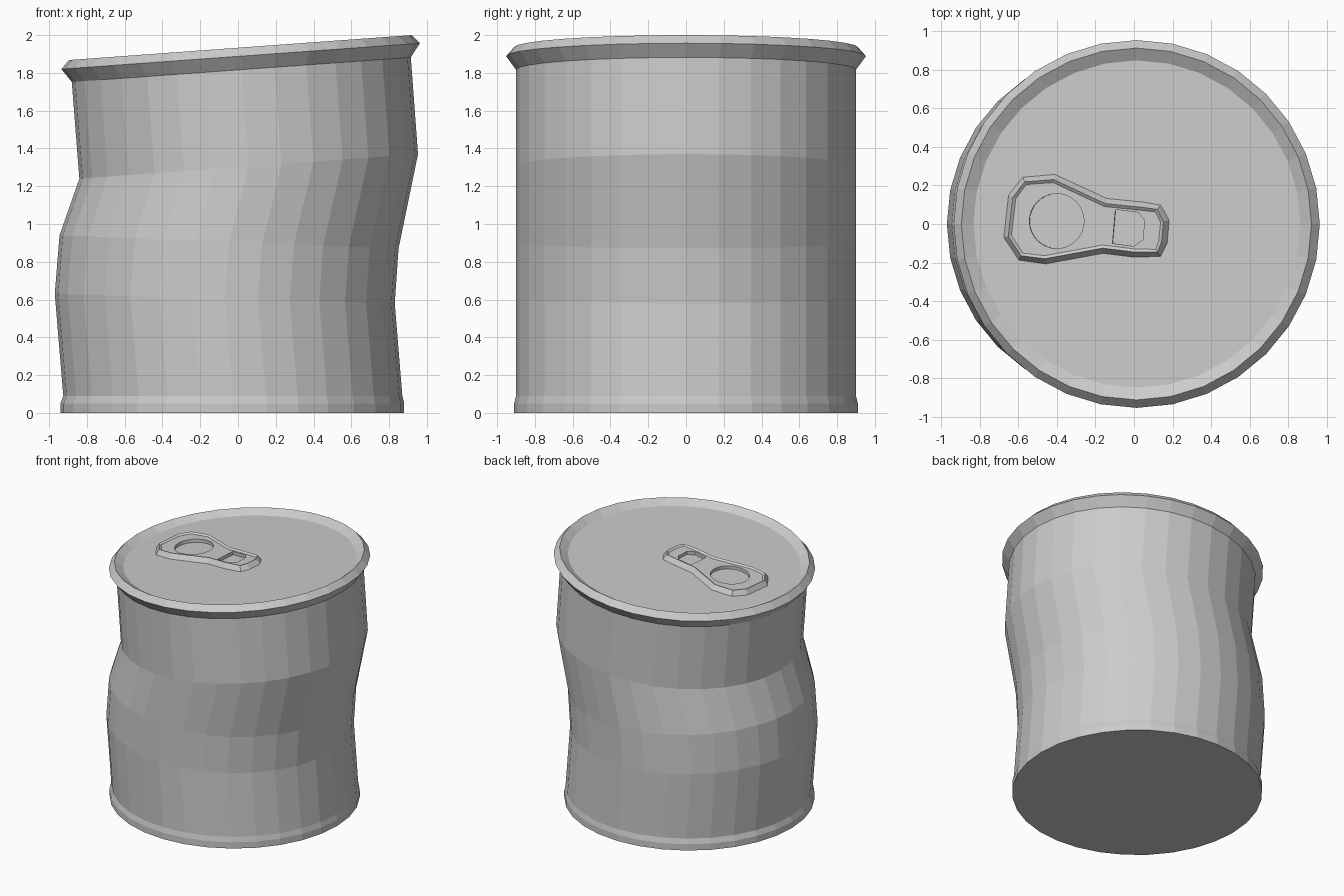
import bpy, bmesh, math
from mathutils import Matrix

if "Cube" in bpy.data.objects:
    bpy.data.objects.remove(bpy.data.objects["Cube"])

SIDES = 32
SLOPE = math.atan2(0.132, 1.81)      # tilt of the lid
LID = (0.015, 0.0, 1.896)            # centre of the recessed lid


def finish(name, bm):
    me = bpy.data.meshes.new(name)
    bm.to_mesh(me)
    bm.free()
    ob = bpy.data.objects.new(name, me)
    bpy.context.collection.objects.link(ob)
    return ob


def can(name, rings):
    """Loft tilted rings given as (left x, left z, right x, right z, y radius)."""
    bm = bmesh.new()
    loops = []
    for lx, lz, rx, rz, ry in rings:
        loop = []
        for i in range(SIDES):
            a = 2 * math.pi * i / SIDES
            t = (1 + math.cos(a)) / 2
            loop.append(bm.verts.new((lx + (rx - lx) * t, ry * math.sin(a), lz + (rz - lz) * t)))
        loops.append(loop)
    for a, b in zip(loops, loops[1:]):
        for i in range(SIDES):
            j = (i + 1) % SIDES
            bm.faces.new((a[i], a[j], b[j], b[i]))
    bm.faces.new(loops[0][::-1])
    bm.faces.new(loops[-1])
    bmesh.ops.recalc_face_normals(bm, faces=bm.faces)
    return finish(name, bm)


def cutter(name, pts):
    """Vertical prism through the tab, in lid coordinates."""
    bm = bmesh.new()
    f = bm.faces.new([bm.verts.new((x, y, -0.05)) for x, y in pts])
    ext = bmesh.ops.extrude_face_region(bm, geom=[f])
    for v in ext["geom"]:
        if isinstance(v, bmesh.types.BMVert):
            v.co.z = 0.15
    bmesh.ops.recalc_face_normals(bm, faces=bm.faces)
    ob = finish(name, bm)
    ob.hide_render = True
    return ob


# Dented body, seam rim and recessed lid
can("can_body", [
    (-0.94, 0.0, 0.88, 0.0, 0.91),
    (-0.94, 0.05, 0.88, 0.05, 0.91),
    (-0.925, 0.09, 0.87, 0.09, 0.90),
    (-0.97, 0.63, 0.83, 0.58, 0.90),
    (-0.945, 0.94, 0.85, 0.87, 0.90),
    (-0.84, 1.24, 0.953, 1.37, 0.90),
    (-0.88, 1.752, 0.915, 1.882, 0.90),
    (-0.935, 1.82, 0.963, 1.957, 0.953),
    (-0.895, 1.868, 0.92, 2.0, 0.912),
    (-0.832, 1.835, 0.862, 1.957, 0.848),
])

# Pull tab: chamfered edge with a slightly sunken plate
outline = [(-0.655, 0.15), (-0.58, 0.245), (-0.41, 0.26), (-0.14, 0.135), (0.06, 0.115),
           (0.14, 0.10), (0.185, 0.02), (0.175, -0.10), (0.14, -0.17), (0.0, -0.175),
           (-0.16, -0.155), (-0.46, -0.21), (-0.60, -0.19), (-0.68, -0.07)]
outline = [(x - LID[0], y) for x, y in outline][::-1]
bm = bmesh.new()
vs = [bm.verts.new((x, y, -0.004)) for x, y in outline]
top = bm.faces.new(vs)
bm.faces.new([bm.verts.new(v.co) for v in vs][::-1])
bm.normal_update()
bmesh.ops.inset_individual(bm, faces=[top], thickness=0.03, depth=0.042)
bmesh.ops.inset_individual(bm, faces=[top], thickness=0.016, depth=-0.012)
bmesh.ops.remove_doubles(bm, verts=bm.verts, dist=1e-5)
tab = finish("pull_tab", bm)

# Finger hole and rivet slot
circle = [(-0.415 + 0.142 * math.cos(2 * math.pi * i / 32),
           0.015 + 0.142 * math.sin(2 * math.pi * i / 32)) for i in range(32)]
slot = [(-0.125, -0.10), (-0.095, -0.105), (-0.015, -0.115), (0.035, -0.08),
        (0.04, 0.02), (0.01, 0.06), (-0.11, 0.075)]
bpy.context.view_layer.objects.active = tab
for name, pts in (("finger_hole_cutter", circle), ("slot_cutter", slot)):
    c = cutter(name, pts)
    m = tab.modifiers.new(name, 'BOOLEAN')
    m.operation = 'DIFFERENCE'
    m.solver = 'EXACT'
    m.object = c
    bpy.ops.object.modifier_apply(modifier=m.name)
    bpy.data.objects.remove(c, do_unlink=True)

# Lay the tab on the tilted lid
tab.data.transform(Matrix.Translation(LID) @ Matrix.Rotation(-SLOPE, 4, 'Y'))
